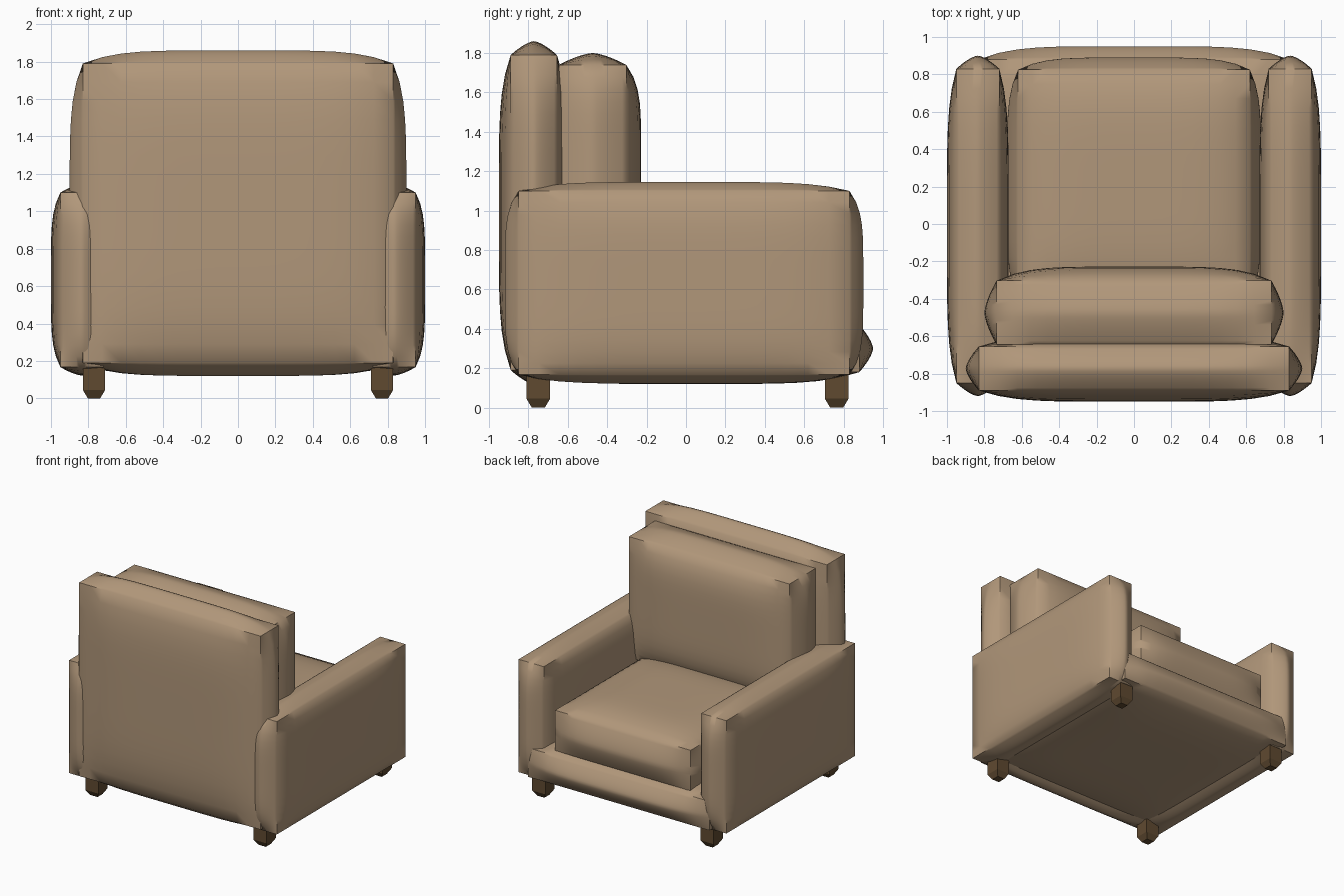
import bpy, bmesh, math

if "Cube" in bpy.data.objects:
    bpy.data.objects.remove(bpy.data.objects["Cube"])


def material(name, rgb):
    m = bpy.data.materials.new(name)
    m.diffuse_color = (*rgb, 1.0)
    m.use_nodes = True
    m.node_tree.nodes["Principled BSDF"].inputs["Base Color"].default_value = m.diffuse_color
    return m


fabric = material("tan fabric", (0.44, 0.31, 0.195))
wood = material("dark wood", (0.115, 0.068, 0.03))


def add_object(name, bm, mat, smooth):
    bmesh.ops.recalc_face_normals(bm, faces=bm.faces)
    me = bpy.data.meshes.new(name)
    bm.to_mesh(me)
    bm.free()
    me.materials.append(mat)
    ob = bpy.data.objects.new(name, me)
    bpy.context.collection.objects.link(ob)
    if smooth:
        bpy.ops.object.select_all(action='DESELECT')
        ob.select_set(True)
        bpy.context.view_layer.objects.active = ob
        bpy.ops.object.shade_smooth_by_angle(angle=math.radians(50))
    return ob


def cushion(name, lo, hi, puff):
    """Stuffed box: every face bulges by puff, the eight corners stay pinched."""
    centre = [(a + b) / 2 for a, b in zip(lo, hi)]
    half = [(b - a) / 2 for a, b in zip(lo, hi)]
    # the short direction bulges like a tent, the long ones stay flat in the middle
    power = [1.5 if h < 0.3 else 5.0 for h in half]
    bm = bmesh.new()
    bmesh.ops.create_cube(bm, size=2)
    bmesh.ops.subdivide_edges(bm, edges=bm.edges[:], cuts=15, use_grid_fill=True)
    for v in bm.verts:
        p = list(v.co)
        flat = [1 - min(1, abs(p[i])) ** power[i] for i in range(3)]
        for i in range(3):
            j, k = (i + 1) % 3, (i + 2) % 3
            v.co[i] = centre[i] + p[i] * (half[i] - puff[i] * (1 - flat[j] * flat[k]))
    return add_object(name, bm, fabric, True)


def leg(name, x, y):
    """Square foot with a short tapered tip."""
    bm = bmesh.new()
    rings = []
    for r, z in ((0.033, 0.0), (0.06, 0.045), (0.06, 0.26)):
        rings.append([bm.verts.new((x + sx * r, y + sy * r, z))
                      for sx, sy in ((-1, -1), (1, -1), (1, 1), (-1, 1))])
    for a, b in zip(rings, rings[1:]):
        for i in range(4):
            j = (i + 1) % 4
            bm.faces.new((a[i], a[j], b[j], b[i]))
    bm.faces.new(rings[0])
    bm.faces.new(rings[-1])
    return add_object(name, bm, wood, False)


# Upholstered body (the seat opens toward +y)
cushion("back_panel", (-0.90, -0.95, 0.12), (0.90, -0.595, 1.86), (0.07, 0.06, 0.07))
cushion("base", (-0.90, -0.90, 0.12), (0.90, 0.95, 0.48), (0.07, 0.07, 0.06))
cushion("seat_cushion", (-0.68, -0.47, 0.35), (0.68, 0.89, 0.835), (0.06, 0.065, 0.07))
cushion("back_cushion", (-0.80, -0.72, 0.68), (0.80, -0.228, 1.80), (0.065, 0.075, 0.06))

# Arms and legs, mirrored left and right
for side, s in (("left", -1), ("right", 1)):
    x0, x1 = sorted((s * 0.67, s * 1.0))
    cushion(side + "_arm", (x0, -0.92, 0.122), (x1, 0.90, 1.145), (0.05, 0.07, 0.045))
    leg(side + "_back_leg", s * 0.77, -0.75)
    leg(side + "_front_leg", s * 0.77, 0.765)
